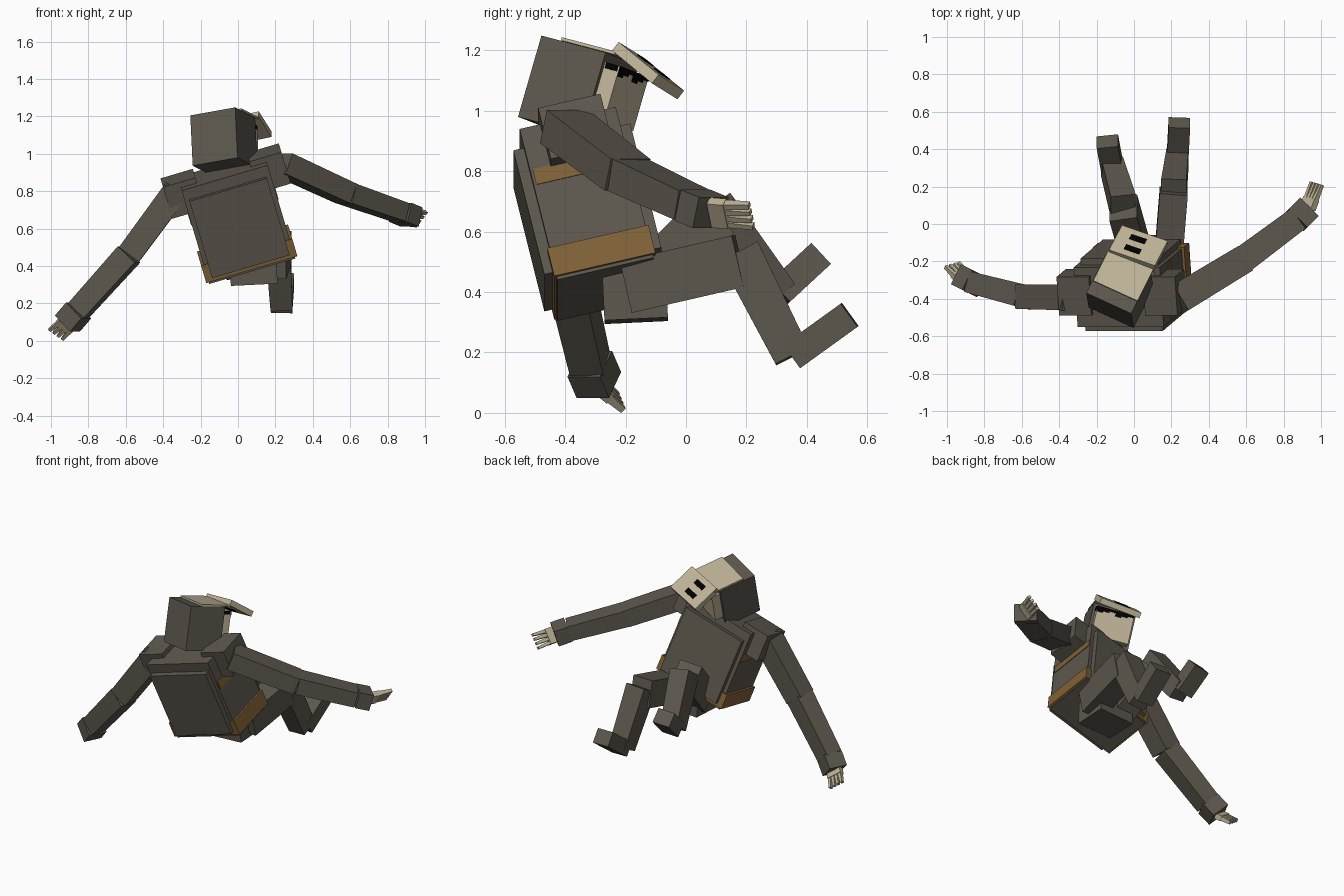
import bpy, bmesh, math
from mathutils import Vector, Matrix

if "Cube" in bpy.data.objects:
    bpy.data.objects.remove(bpy.data.objects["Cube"])


def material(name, rgb):
    m = bpy.data.materials.new(name)
    m.diffuse_color = (*rgb, 1)
    m.use_nodes = True
    m.node_tree.nodes["Principled BSDF"].inputs["Base Color"].default_value = m.diffuse_color
    return m


CLOTH = material("grey brown cloth", (0.108, 0.096, 0.075))
LEATHER = material("brown leather", (0.215, 0.122, 0.038))
BONE = material("pale bone", (0.52, 0.45, 0.31))
BLACK = material("black", (0.0, 0.0, 0.0))
parts = []


def solid(name, center, axes, size, mat, taper=1.0):
    """Box with given axes; the +y end can be tapered."""
    me = bpy.data.meshes.new(name)
    bm = bmesh.new()
    bmesh.ops.create_cube(bm, size=1)
    for v in bm.verts:
        k = taper if v.co.y > 0 else 1
        c = Vector((v.co.x * size[0] * k, v.co.y * size[1], v.co.z * size[2] * k))
        v.co = Vector(center) + axes[0] * c.x + axes[1] * c.y + axes[2] * c.z
    bmesh.ops.recalc_face_normals(bm, faces=bm.faces)
    bm.to_mesh(me)
    bm.free()
    me.materials.append(mat)
    ob = bpy.data.objects.new(name, me)
    bpy.context.collection.objects.link(ob)
    parts.append(ob)
    return ob


def frame(a, b):
    """Right-handed axes: second is b, first is a squared up against b."""
    b = Vector(b).normalized()
    a = Vector(a)
    a = (a - b * a.dot(b)).normalized()
    return a, b, a.cross(b)


def limb(name, p, q, w, t, mat, side=(0, 0, 1), taper=1.0):
    p, q = Vector(p), Vector(q)
    solid(name, (p + q) / 2, frame(side, q - p), (w, (q - p).length, t), mat, taper)


def local_box(name, axes, origin, lo, hi, mat):
    """Box given by its range along each axis of a tilted frame."""
    mid = [(a + b) / 2 for a, b in zip(lo, hi)]
    c = Vector(origin) + sum((ax * m for ax, m in zip(axes, mid)), Vector())
    return solid(name, c, axes, [b - a for a, b in zip(lo, hi)], mat)


# torso in its leaning frame (right, forward, up)
M = Matrix.Rotation(math.radians(-16.5), 3, 'Y') @ Matrix.Rotation(math.radians(13.5), 3, 'X')
T = [M.col[i].copy() for i in range(3)]
C = 0.187


def torso(name, half, f0, f1, u0, u1, mat, mid=C):
    local_box(name, T, (0, 0, 0), (mid - half, f0, u0), (mid + half, f1, u1), mat)


torso("torso", 0.240, -0.332, -0.005, 0.425, 0.960, CLOTH)
torso("back_plate", 0.216, -0.368, -0.33, 0.46, 0.900, CLOTH)
torso("chest_plate", 0.216, -0.01, 0.03, 0.46, 0.900, CLOTH)
torso("belt", 0.254, -0.340, 0.004, 0.436, 0.535, LEATHER)
torso("upper_strap", 0.244, -0.322, -0.01, 0.76, 0.815, LEATHER)
for s in (-1, 1):
    torso("shoulder_block", 0.09, -0.262, -0.05, 0.81, 0.99, CLOTH, C + s * 0.24)
limb("pelvis", (0.09, -0.27, 0.385), (0.09, -0.06, 0.395), 0.25, 0.165, CLOTH, (1, 0, 0.05))

# head: cube hung from its top, back, right corner
H = frame((0.24, -0.11, 0.043), (0.107, 0.212, -0.056))
A = (-0.008, -0.475, 1.251)
local_box("head", H, A, (-0.267, 0, -0.28), (0, 0.244, 0), CLOTH)
local_box("face", H, A, (-0.25, 0.24, -0.215), (-0.017, 0.30, -0.03), BONE)
for i in range(6):
    drop = 0.015 + 0.01 * (i % 3)
    x = -0.25 + i * 0.0388
    local_box("fringe", H, A, (x, 0.299, -0.03 - drop), (x + 0.0388, 0.304, -0.03), BLACK)
local_box("face_edge", H, A, (-0.018, 0.25, -0.05), (-0.013, 0.295, -0.03), BLACK)
local_box("top_plate", H, A, (-0.262, 0.075, 0.001), (0.002, 0.28, 0.012), BONE)

# lifted mask with two slot eyes
K = frame((0.278, -0.096, 0.06), (0.07, 0.134, -0.11))
MC = (0.030, -0.122, 1.135)
local_box("mask", K, MC, (-0.132, -0.092, -0.018), (0.132, 0.092, 0.018), BONE)
for s in (-1, 1):
    for face in (-1, 1):
        z = face * 0.019
        local_box("eye", K, MC, (-0.062, s * 0.038 - 0.017, z - 0.003),
                  (0.026, s * 0.038 + 0.017, z + 0.003), BLACK)


def arm(side, sh, el, wr, cuff, tip, w, t, hand_side):
    limb(side + "_upper_arm", sh, el, w, t, CLOTH, taper=0.95)
    limb(side + "_forearm", el, wr, w * 0.92, t * 0.9, CLOTH, taper=0.92)
    limb(side + "_cuff", wr, cuff, w * 0.9, t * 0.87, CLOTH)
    cuff, tip = Vector(cuff), Vector(tip)
    a, d, n = frame(hand_side, tip - cuff)
    mid = cuff.lerp(tip, 0.4)
    limb(side + "_palm", cuff, mid, 0.10, 0.035, BONE, a)
    for i in range(4):
        k = i - 1.5
        limb(side + "_finger", mid + a * k * 0.025 - d * 0.005, tip + a * k * 0.029,
             0.022, 0.028, BONE, a, 0.75)


arm("left", (-0.32, -0.39, 0.81), (-0.575, -0.385, 0.465), (-0.845, -0.315, 0.165),
    (-0.905, -0.285, 0.095), (-0.965, -0.215, 0.038), 0.138, 0.138, (0.7, 0.2, -0.5))
arm("right", (0.24, -0.40, 0.95), (0.587, -0.19, 0.79), (0.875, 0.025, 0.69),
    (0.935, 0.085, 0.665), (0.985, 0.22, 0.655), 0.118, 0.16, (0.5, -0.4, 0.8))


def leg(side, hip, knee, shin_top, ankle, toe):
    limb(side + "_thigh", hip, knee, 0.15, 0.175, CLOTH, (1, 0, 0))
    limb(side + "_shin", shin_top, ankle, 0.135, 0.14, CLOTH, (1, 0, 0), 0.87)
    limb(side + "_foot", ankle, toe, 0.115, 0.095, CLOTH, (1, 0, 0))


leg("right", (0.19, -0.19, 0.42), (0.22, 0.18, 0.505), (0.22, 0.18, 0.535),
    (0.24, 0.355, 0.19), (0.25, 0.545, 0.327))
leg("left", (0.02, -0.16, 0.40), (-0.05, 0.09, 0.65), (-0.05, 0.10, 0.68),
    (-0.11, 0.31, 0.40), (-0.135, 0.445, 0.525))

# set the figure on the ground and centre it
co = [v.co for o in parts for v in o.data.vertices]
lo = Vector([min(c[i] for c in co) for i in range(3)])
hi = Vector([max(c[i] for c in co) for i in range(3)])
shift = Vector((-(lo.x + hi.x) / 2, -(lo.y + hi.y) / 2, -lo.z))
for o in parts:
    o.data.transform(Matrix.Translation(shift))
